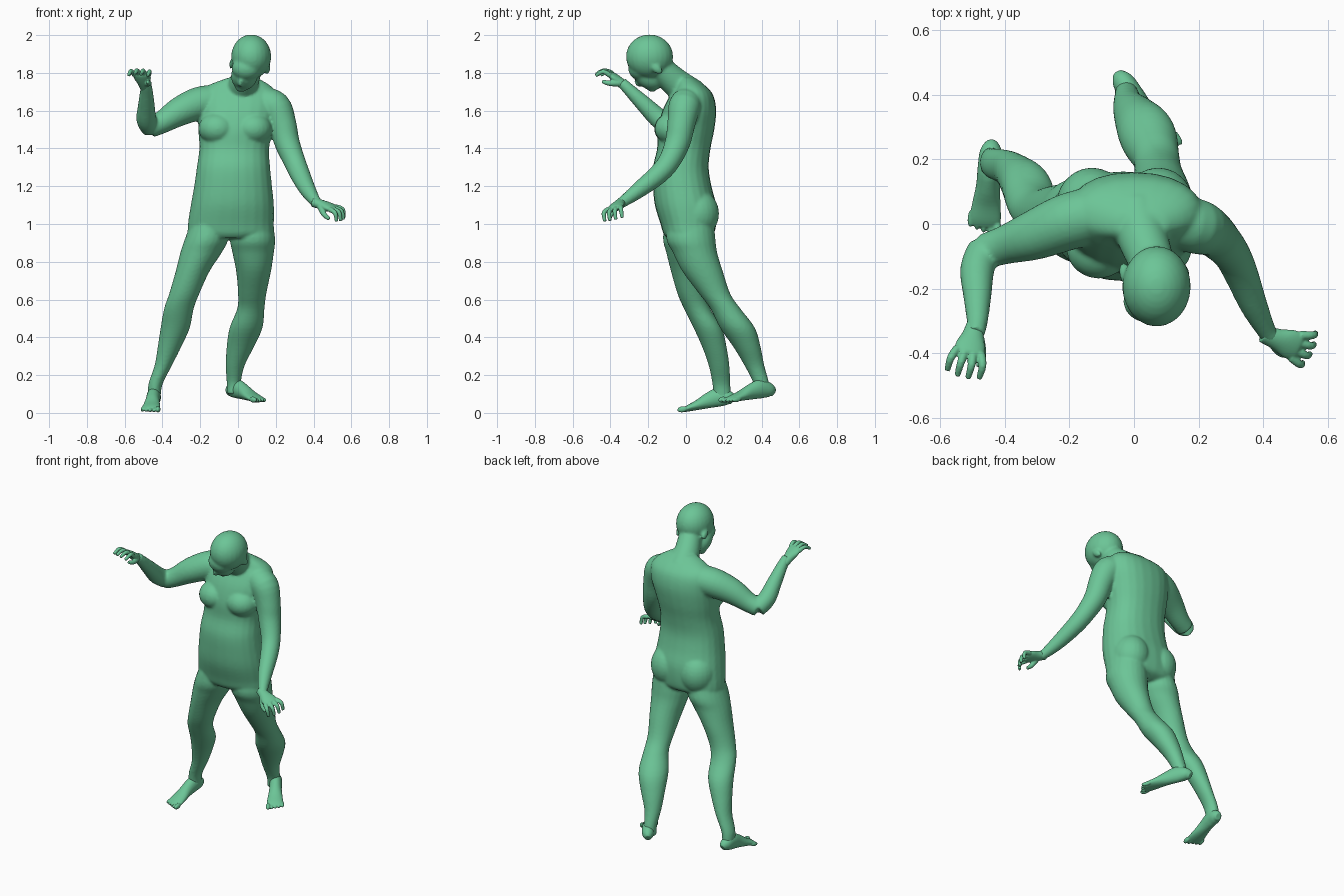
import bpy
import bmesh
import math
from mathutils import Vector, Matrix

cube = bpy.data.objects.get("Cube")
if cube:
    bpy.data.objects.remove(cube, do_unlink=True)

skin = bpy.data.materials.new("green_skin")
skin.use_nodes = True
colour = (.15, .56, .31, 1)
skin.diffuse_color = colour
skin.node_tree.nodes["Principled BSDF"].inputs["Base Color"].default_value = colour

SIDES = 24
ANGLES = [math.tau * i / SIDES for i in range(SIDES)]
UP = Vector((0, 0, 1))


def smooth_rows(rows, steps=4):
    """Catmull-Rom interpolation of a list of number rows."""
    out = []
    last = len(rows) - 1
    for i in range(last):
        a, b = rows[max(i - 1, 0)], rows[i]
        c, d = rows[i + 1], rows[min(i + 2, last)]
        for k in range(steps):
            t = k / steps
            out.append([q + t * (r - p) / 2 + t * t * (2 * p - 5 * q + 4 * r - s) / 2
                        + t ** 3 * (3 * q - p - 3 * r + s) / 2
                        for p, q, r, s in zip(a, b, c, d)])
    out.append(list(rows[-1]))
    return out


def bridge(bm, rings):
    """Skin a list of rings and cap both ends."""
    loops = [[bm.verts.new(p) for p in ring] for ring in rings]
    for lower, upper in zip(loops, loops[1:]):
        for i in range(SIDES):
            j = (i + 1) % SIDES
            bm.faces.new((lower[i], lower[j], upper[j], upper[i]))
    bm.faces.new(loops[0][::-1])
    bm.faces.new(loops[-1])


def soft(v, power):
    return math.copysign(abs(v) ** power, v)


def stack(bm, rows, power=1.0):
    """Level sections, each given by height, x range and y range."""
    rings = []
    for z, x0, x1, y0, y1 in smooth_rows(rows):
        cx, cy, rx, ry = (x0 + x1) / 2, (y0 + y1) / 2, (x1 - x0) / 2, (y1 - y0) / 2
        rings.append([Vector((cx + rx * soft(math.cos(a), power),
                              cy + ry * soft(math.sin(a), power), z)) for a in ANGLES])
    bridge(bm, rings)


def tube(bm, rows, up=UP):
    """Sections square to a path; each row is x, y, z, width, height."""
    rows = smooth_rows(rows)
    centres = [Vector(r[:3]) for r in rows]
    rings = []
    for i, (c, row) in enumerate(zip(centres, rows)):
        along = (centres[min(i + 1, len(rows) - 1)] - centres[max(i - 1, 0)]).normalized()
        side = along.cross(up).normalized()
        top = side.cross(along)
        rings.append([c + side * row[3] * math.cos(a) + top * row[4] * math.sin(a) for a in ANGLES])
    bridge(bm, rings)


def limb(bm, rows, up=UP):
    tube(bm, [(*r, r[-1]) for r in rows], up)


def blob(bm, centre, radii, turn=Matrix()):
    matrix = Matrix.Translation(centre) @ turn @ Matrix.Diagonal((*radii, 1))
    bmesh.ops.create_uvsphere(bm, u_segments=SIDES, v_segments=16, radius=1, matrix=matrix)


def axes(x, y, z):
    return Matrix((x, y, z)).transposed().to_4x4()


def fuse(name, bm, voxel, passes):
    """Turn overlapping volumes into one smooth skin."""
    bmesh.ops.recalc_face_normals(bm, faces=bm.faces)
    mesh = bpy.data.meshes.new(name)
    bm.to_mesh(mesh)
    bm.free()
    mesh.materials.append(skin)
    obj = bpy.data.objects.new(name, mesh)
    bpy.context.collection.objects.link(obj)
    remesh = obj.modifiers.new("fuse", 'REMESH')
    remesh.mode = 'VOXEL'
    remesh.voxel_size = voxel
    remesh.use_smooth_shade = True
    relax = obj.modifiers.new("relax", 'SMOOTH')
    relax.factor = .5
    relax.iterations = passes


body = bmesh.new()

# Torso from pelvis to base of neck
stack(body, [
    (.925, -.2, .12, -.1, .1),
    (.95, -.26, .185, -.12, .145),
    (1.0, -.265, .19, -.135, .16),
    (1.1, -.25, .19, -.165, .16),
    (1.2, -.232, .18, -.175, .135),
    (1.3, -.218, .17, -.175, .12),
    (1.4, -.205, .165, -.153, .13),
    (1.5, -.21, .185, -.15, .15),
    (1.6, -.21, .21, -.125, .16),
    (1.68, -.2, .21, -.085, .145),
    (1.73, -.165, .175, -.055, .105),
    (1.775, -.05, .1, -.045, .04)], .88)

# Chest and buttocks
for x, y in ((-.11, -.073), (.08, -.07)):
    blob(body, (x, y, 1.505), (.1, .096, .085))
for x in (-.13, .075):
    blob(body, (x, .055, 1.055), (.112, .12, .13))

# Forward leg
stack(body, [
    (1.08, -.22, -.05, -.1, .11),
    (.93, -.278, -.05, -.122, .145),
    (.85, -.305, -.085, -.105, .13),
    (.75, -.33, -.15, -.08, .12),
    (.63, -.365, -.205, -.045, .11),
    (.55, -.392, -.235, -.01, .13),
    (.45, -.41, -.255, .04, .19),
    (.35, -.425, -.3, .085, .215),
    (.25, -.442, -.35, .12, .23),
    (.15, -.475, -.4, .14, .235),
    (.07, -.475, -.41, .15, .24)])

# Trailing leg
stack(body, [
    (1.08, -.02, .17, -.08, .14),
    (.93, -.042, .196, -.105, .155),
    (.85, -.03, .19, -.07, .165),
    (.75, -.01, .175, -.02, .195),
    (.63, 0, .15, .07, .235),
    (.55, -.005, .14, .13, .29),
    (.45, -.045, .13, .18, .365),
    (.35, -.06, .085, .25, .395),
    (.25, -.065, .035, .31, .415),
    (.16, -.06, .015, .355, .44),
    (.1, -.06, .01, .36, .45)])

# Raised right arm
limb(body, [(-.12, .03, 1.65, .088), (-.21, .005, 1.637, .088), (-.31, -.035, 1.595, .077),
            (-.4, -.065, 1.54, .06), (-.465, -.085, 1.51, .054)])
limb(body, [(-.463, -.075, 1.508, .051), (-.485, -.14, 1.555, .053), (-.485, -.22, 1.632, .044),
            (-.485, -.3, 1.71, .033), (-.49, -.34, 1.75, .028)])

# Lowered left arm
limb(body, [(.12, .01, 1.645, .08), (.195, -.008, 1.62, .085), (.235, -.025, 1.53, .074),
            (.26, -.045, 1.43, .067), (.3, -.09, 1.33, .058), (.33, -.15, 1.26, .053),
            (.37, -.25, 1.18, .043), (.41, -.33, 1.12, .03), (.43, -.355, 1.105, .027)],
     Vector((1, 0, 0)))

# Neck
limb(body, [(.01, .03, 1.68, .09), (.03, -.05, 1.745, .078), (.055, -.12, 1.81, .07),
            (.065, -.17, 1.86, .07)])

# Bowed head: skull, brow, jaw, chin, nose and ears
crown = Vector((.12, -.74, .62)).normalized()
gaze = Vector((-.2, -.62, -.76))
gaze = (gaze - crown * gaze.dot(crown)).normalized()
across = gaze.cross(crown)
turn = axes(across, gaze, crown)
blob(body, (.07, -.193, 1.886), (.106, .125, .117))
blob(body, (.045, -.24, 1.825), (.078, .066, .066))
blob(body, (.033, -.2, 1.785), (.07, .066, .09), turn)
blob(body, (.018, -.18, 1.728), (.034, .028, .03))
blob(body, (.015, -.247, 1.75), (.015, .024, .028), turn)
for ear in ((-.032, -.15, 1.85), (.157, -.155, 1.82)):
    blob(body, ear, (.014, .022, .036), turn)
fuse("body", body, .008, 6)


def foot(name, heel, toe, inner):
    bm = bmesh.new()
    heel, toe = Vector(heel), Vector(toe)
    along = (toe - heel).normalized()
    side = along.cross(UP).normalized()
    top = side.cross(along)
    rows = []
    for t, w, h in ((0, .018, .022), (.08, .034, .038), (.25, .037, .05), (.45, .037, .041),
                    (.65, .044, .027), (.82, .049, .018), (.9, .044, .012)):
        rows.append((*(heel.lerp(toe, t) + top * h), w, h))
    tube(bm, rows)
    # Toes, largest on the inner edge
    for i in range(5):
        size = .016 if i == 0 else .012
        spot = heel.lerp(toe, .93 - .025 * i) + side * inner * (.04 - .021 * i) + top * size
        blob(bm, spot, (size * .85, .028, size), axes(side, along, top))
    fuse(name, bm, .004, 2)


foot("right_foot", (-.44, .255, .045), (-.465, -.033, 0), -1)
foot("left_foot", (-.05, .465, .085), (.125, .2, .052), 1)


def hand(name, wrist, along, thumb_side):
    bm = bmesh.new()
    wrist, along = Vector(wrist), Vector(along).normalized()
    side = Vector(thumb_side)
    side = (side - along * side.dot(along)).normalized()
    top = along.cross(side)
    if top.z < 0:
        top = -top
    # Palm
    tube(bm, [(*(wrist + along * t), w, h) for t, w, h in
              ((-.03, .027, .026), (.02, .034, .025), (.06, .046, .022), (.09, .045, .017),
               (.1, .036, .01))], top)
    # Curled fingers
    for i in range(4):
        off = (i - 1.5) * .025
        reach = .045 if i in (1, 2) else .038
        base = wrist + along * .085 + side * off
        middle = base + along * reach + side * off * .35 - top * .006
        tip = middle + along * reach * .45 - top * .042
        limb(bm, [(*base, .014), (*middle, .012), (*tip, .009)], side)
    # Thumb
    base = wrist + along * .025 + side * .02 - top * .006
    middle = base + along * .035 + side * .022 - top * .028
    tip = middle + along * .035 - top * .016
    limb(bm, [(*base, .019), (*middle, .014), (*tip, .01)], top)
    fuse(name, bm, .004, 2)


hand("right_hand", (-.495, -.33, 1.735), (-.17, -.72, .6), (1, -.1, -.15))
hand("left_hand", (.425, -.35, 1.108), (.88, -.33, -.28), (-.35, -.9, -.2))
